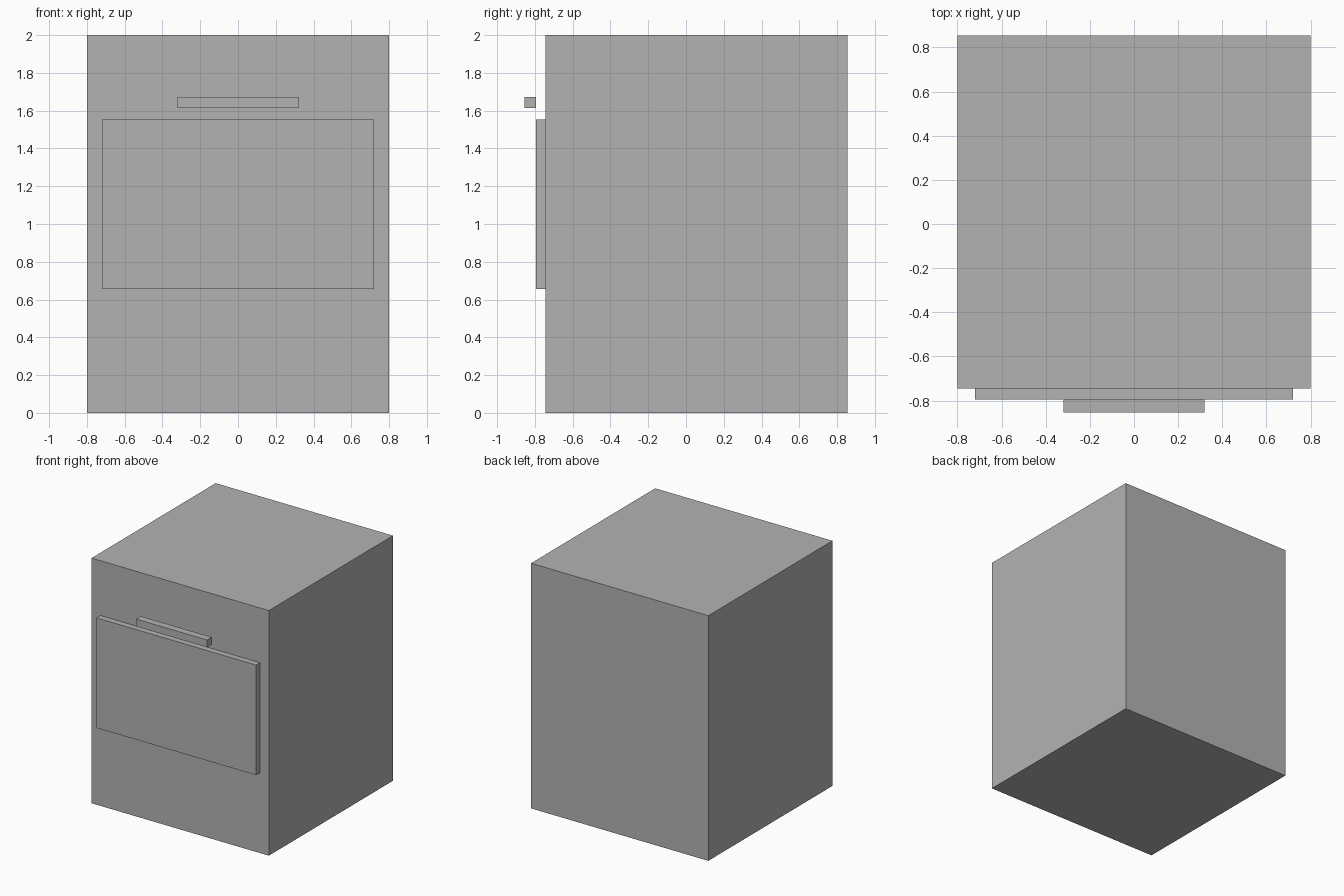
import bpy

if "Cube" in bpy.data.objects:
    bpy.data.objects.remove(bpy.data.objects["Cube"])

# One plain grey for every part
grey = bpy.data.materials.new("plain_grey")
grey.diffuse_color = (0.45, 0.45, 0.45, 1.0)
grey.use_nodes = True
grey.node_tree.nodes["Principled BSDF"].inputs["Base Color"].default_value = grey.diffuse_color


def box(name, x, y, z):
    """Sharp-edged box spanning the given (min, max) ranges."""
    spans = (x, y, z)
    bpy.ops.mesh.primitive_cube_add(size=1, location=[(a + b) / 2 for a, b in spans])
    obj = bpy.context.object
    obj.name = name
    obj.scale = [b - a for a, b in spans]
    bpy.ops.object.transform_apply(location=False, rotation=False, scale=True)
    obj.data.materials.append(grey)
    return obj


FRONT = -0.745       # front plane of the body
DOOR = FRONT - 0.05  # front plane of the door

# Main cabinet
box("body", (-0.8, 0.8), (FRONT, 0.855), (0.0, 2.0))
# Door panel raised from the front
box("door", (-0.72, 0.72), (DOOR, FRONT), (0.655, 1.553))
# Handle bar standing off the front, above the door
box("handle", (-0.32, 0.32), (DOOR - 0.06, DOOR), (1.613, 1.673))
